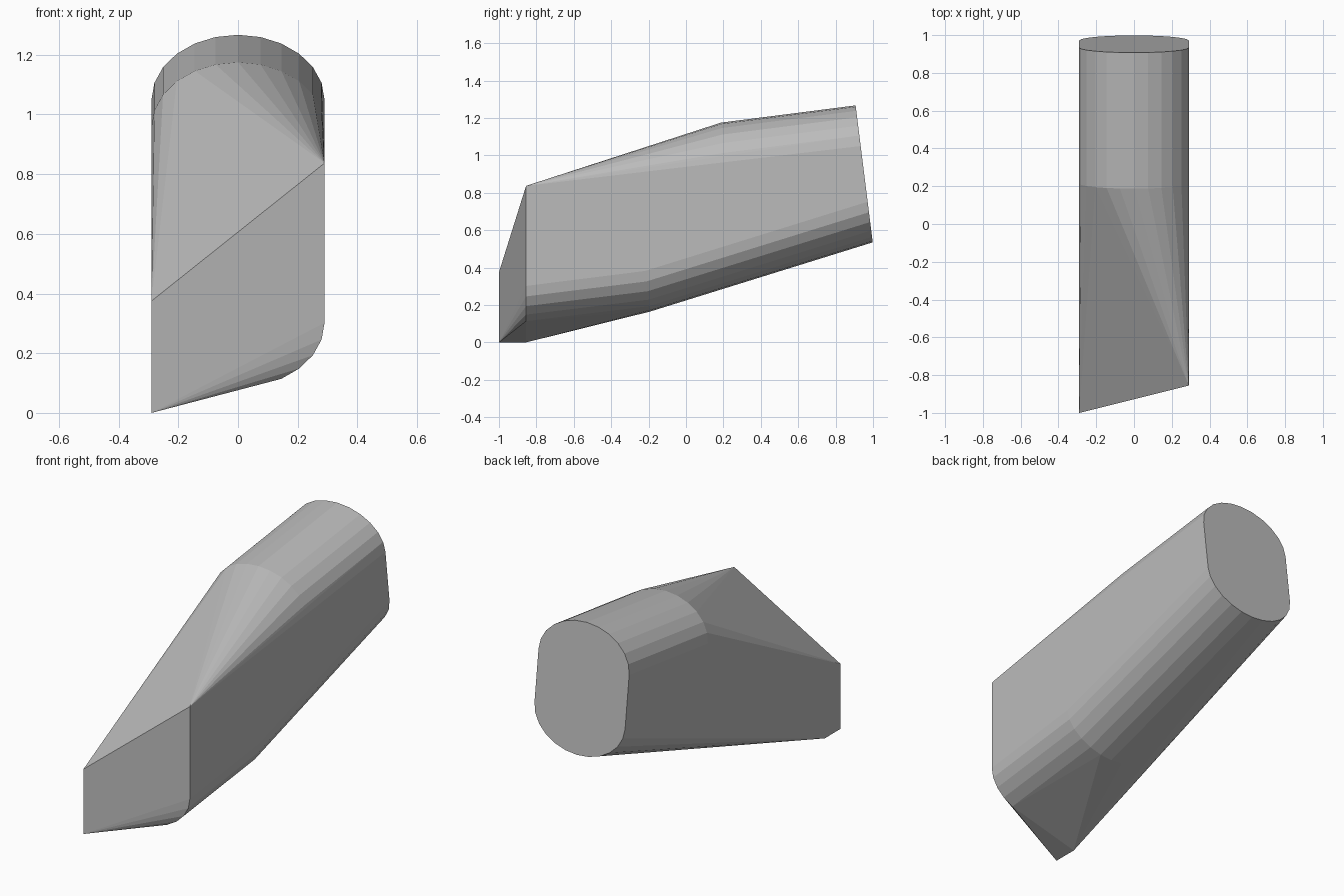
import bpy, bmesh, math

if "Cube" in bpy.data.objects:
    bpy.data.objects.remove(bpy.data.objects["Cube"])

W = 0.29            # half width of the body
RISE = 0.217        # height of each rounded end of the cap
SLANT = 0.125       # backward lean of the cap per unit of height
TOP = 1.267


def arc(z_base, sign, dy=0.0, dz=0.0):
    """Half ellipse on the slanted cap plane, shifted along the body."""
    pts = []
    for i in range(13):
        a = math.pi * i / 12
        z = z_base + sign * RISE * math.sin(a)
        pts.append((W * math.cos(a), 0.907 + SLANT * (TOP - z) + dy, z + dz))
    return pts


# rear cap: rounded top and bottom joined by straight sides
points = arc(1.05, 1) + arc(0.752, -1)
# shoulder of the roof and bend of the belly
points += arc(1.05, 1, -0.72, -0.092)
points += arc(0.752, -1, -1.19, -0.37)
# slanted wedge nose: left edge, keel point, right upper corner
points += [(-W, -1, 0), (-W, -1, 0.375), (-W, -0.855, 0), (W, -0.855, 0.837)]
# rounded lower right corner of the nose
points += [(x, -0.855, z) for x, _, z in arc(0.752, -1, 0, -0.45)[:5]]

# tight skin around the sections
bm = bmesh.new()
for p in points:
    bm.verts.new(p)
hull = bmesh.ops.convex_hull(bm, input=bm.verts)
unused = {v for v in bm.verts if not v.link_faces}
bmesh.ops.delete(bm, geom=list(unused), context='VERTS')
bmesh.ops.dissolve_limit(bm, angle_limit=math.radians(0.5),
                         verts=bm.verts, edges=bm.edges)
bmesh.ops.recalc_face_normals(bm, faces=bm.faces)

mesh = bpy.data.meshes.new("wedge_body")
bm.to_mesh(mesh)
bm.free()
body = bpy.data.objects.new("wedge_body", mesh)
bpy.context.collection.objects.link(body)

grey = bpy.data.materials.new("plain grey")
grey.diffuse_color = (0.5, 0.5, 0.5, 1)
grey.use_nodes = True
grey.node_tree.nodes["Principled BSDF"].inputs["Base Color"].default_value = grey.diffuse_color
mesh.materials.append(grey)
